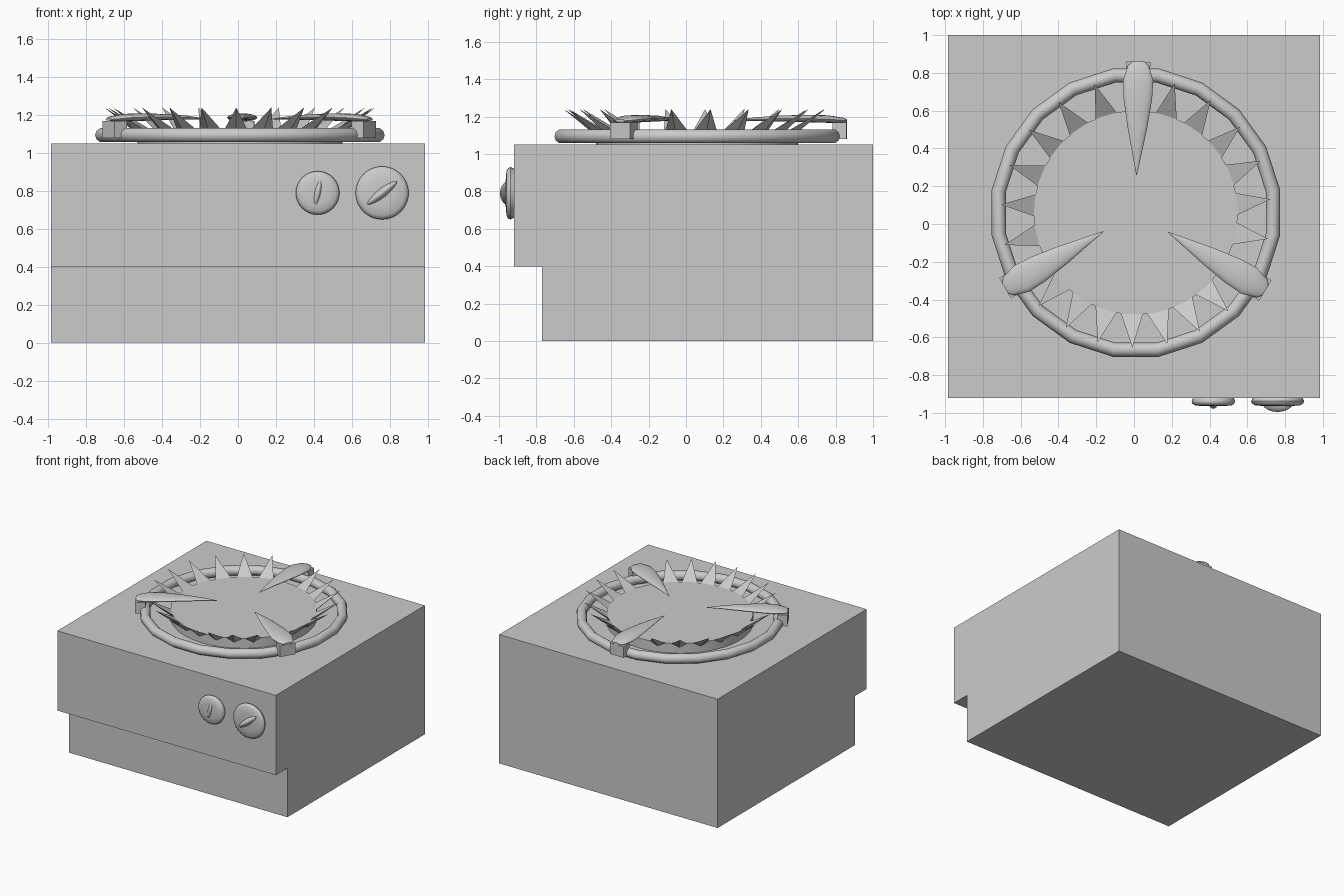
import bpy, bmesh
from math import sin, cos, pi, radians
from mathutils import Matrix, Vector

if "Cube" in bpy.data.objects:
    bpy.data.objects.remove(bpy.data.objects["Cube"])

CENTRE = Matrix.Translation((0.01, 0.06, 0))


def make(name, bm, matrix=Matrix(), smooth=False):
    bmesh.ops.recalc_face_normals(bm, faces=bm.faces)
    mesh = bpy.data.meshes.new(name)
    bm.to_mesh(mesh)
    bm.free()
    ob = bpy.data.objects.new(name, mesh)
    bpy.context.collection.objects.link(ob)
    ob.matrix_world = matrix
    if smooth:
        bpy.ops.object.select_all(action='DESELECT')
        bpy.context.view_layer.objects.active = ob
        ob.select_set(True)
        bpy.ops.object.shade_smooth_by_angle(angle=radians(40))
    return ob


def loft(rings, closed=False):
    """Skin a list of vertex loops, capping the ends unless closed."""
    bm = bmesh.new()
    loops = [[bm.verts.new(p) for p in r] for r in rings]
    pairs = list(zip(loops, loops[1:])) + ([(loops[-1], loops[0])] if closed else [])
    for a, b in pairs:
        for i in range(len(a)):
            j = (i + 1) % len(a)
            bm.faces.new((a[i], a[j], b[j], b[i]))
    if not closed:
        bm.faces.new(loops[0])
        bm.faces.new(loops[-1])
    return bm


def circle(r, z, n):
    return [(r * cos(2 * pi * i / n), r * sin(2 * pi * i / n), z) for i in range(n)]


def spin(deg):
    return CENTRE @ Matrix.Rotation(radians(deg), 4, 'Z')


# Body: stepped side profile extruded across x
profile = [(-0.77, 0), (1, 0), (1, 1.05), (-0.92, 1.05), (-0.92, 0.4), (-0.77, 0.4)]
make("body", loft([[(x, y, z) for y, z in profile] for x in (-0.985, 0.985)]))

# Burner plate
make("burner_plate", loft([circle(0.54, 1.045, 40), circle(0.54, 1.13, 40)]), CENTRE, True)

# Outer support ring, 20 straight segments
ring = []
for i in range(20):
    a = radians(18 * i + 9)
    ring.append([((0.735 + 0.038 * cos(t)) * cos(a), (0.735 + 0.038 * cos(t)) * sin(a),
                  1.095 + 0.038 * sin(t)) for t in (2 * pi * k / 10 for k in range(10))])
make("support_ring", loft(ring, True), CENTRE, True)

# Flames: three groups of pointed pyramids leaning outward
groups = [(-12, 16.9, 6), (-137, 14.9, 7), (107, 17.2, 6)]
for start, step, count in groups:
    for k in range(count):
        bm = bmesh.new()
        base = [bm.verts.new(p) for p in ((0.53, -0.06, 1.125), (0.53, 0.06, 1.125), (0.53, 0, 1.09))]
        tip = bm.verts.new((0.715, 0.01, 1.24))
        bm.faces.new(base)
        for i in range(3):
            bm.faces.new((base[i], base[(i + 1) % 3], tip))
        make("flame", bm, spin(start + step * k))

# Prongs: flattened teardrops on small block feet
stations = [(0.80, 0.03, 0.008, 1.178), (0.78, 0.055, 0.014, 1.18), (0.70, 0.08, 0.02, 1.187),
            (0.60, 0.075, 0.02, 1.19), (0.45, 0.052, 0.016, 1.19), (0.32, 0.026, 0.01, 1.187),
            (0.20, 0.002, 0.002, 1.18)]
for ang in (-31, 89, 210):
    make("prong", loft([[(r, w * cos(t), z + h * sin(t)) for t in (2 * pi * k / 16 for k in range(16))]
                        for r, w, h, z in stations]), spin(ang), True)
    bm = bmesh.new()
    bmesh.ops.create_cube(bm, size=1, matrix=Matrix.Translation((0.762, 0, 1.125))
                          @ Matrix.Diagonal((0.075, 0.125, 0.09, 1)))
    make("prong_foot", bm, spin(ang))

# Knobs: rounded discs with a raised lens-shaped grip
for x, r, turn, depth in ((0.42, 0.115, 78, 0.058), (0.76, 0.14, 38, 0.075)):
    face = Matrix.Translation((x, -0.92, 0.79)) @ Matrix.Rotation(pi / 2, 4, 'X')
    section = [(0.9, -0.01), (0.96, 0.006), (1, 0.018), (0.97, 0.03), (0.85, 0.04), (0.5, 0.044), (0.1, 0.045)]
    make("knob", loft([circle(r * s, z, 32) for s, z in section]), face, True)
    bm = bmesh.new()
    bmesh.ops.create_uvsphere(bm, u_segments=24, v_segments=12, radius=1)
    for v in bm.verts:
        v.co = Vector((v.co.x * r * 0.86, v.co.y * r * 0.22 * (1 - 0.4 * v.co.x ** 2), v.co.z * depth))
    make("knob_grip", bm, face @ Matrix.Rotation(radians(turn), 4, 'Z'), True)
